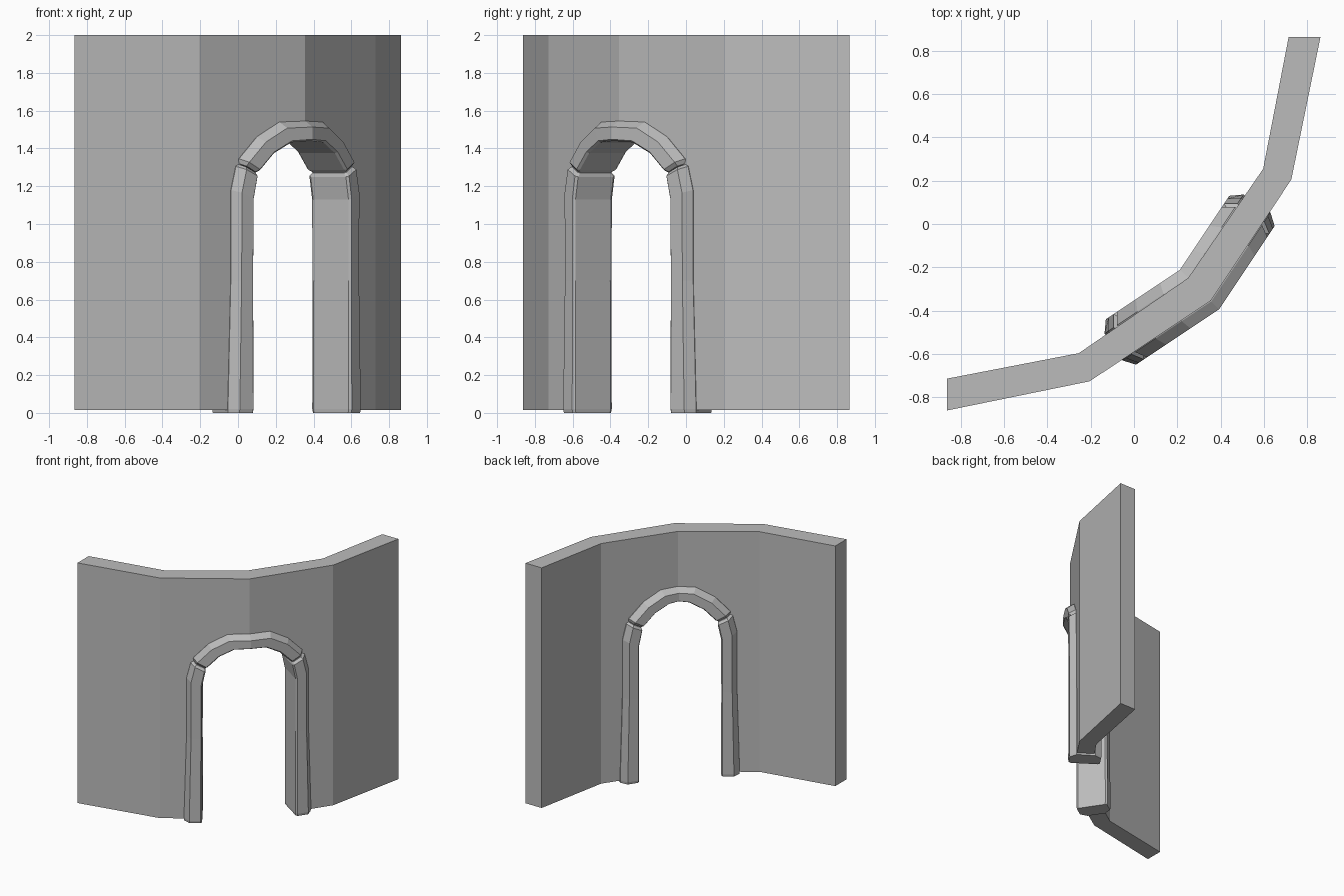
import bpy
import bmesh
from mathutils import Vector

if "Cube" in bpy.data.objects:
    bpy.data.objects.remove(bpy.data.objects["Cube"])

stone = bpy.data.materials.new("grey_stone")
stone.use_nodes = True
GREY = (0.5, 0.5, 0.5, 1)
stone.diffuse_color = GREY
stone.node_tree.nodes["Principled BSDF"].inputs["Base Color"].default_value = GREY


def finish(name, bm):
    bmesh.ops.remove_doubles(bm, verts=bm.verts, dist=0.0005)
    bmesh.ops.recalc_face_normals(bm, faces=bm.faces)
    mesh = bpy.data.meshes.new(name)
    bm.to_mesh(mesh)
    bm.free()
    mesh.materials.append(stone)
    obj = bpy.data.objects.new(name, mesh)
    bpy.context.collection.objects.link(obj)
    return obj


def flip(p):
    """Mirror across the diagonal plane through the middle of the doorway."""
    return Vector((-p.y, -p.x, p.z))


# Curved wall: half outline in (path step, height), mirrored over the diagonal
OUTER = [(0.355, -0.355), (0.727, 0.205), (0.862, 0.865)]
INNER = [(0.25, -0.25), (0.597, 0.255), (0.715, 0.865)]
TOP, BOTTOM = 2.0, 0.015


def wall_point(path, s, z):
    i = min(int(s), 1)
    p = Vector(path[i]).lerp(Vector(path[i + 1]), s - i)
    return Vector((p.x, p.y, z))


opening = [(0.62, BOTTOM), (0.62, 1.16), (0.55, 1.3), (0.38, 1.41), (0.2, 1.48), (0, 1.49)]
door_panel = opening + [(0, TOP), (1, TOP), (1, BOTTOM)]
side_panel = [(1, BOTTOM), (1, TOP), (2, TOP), (2, BOTTOM)]

bm = bmesh.new()
for mirrored in (False, True):
    for panel in (door_panel, side_panel):
        rings = []
        for path in (OUTER, INNER):
            pts = [wall_point(path, s, z) for s, z in panel]
            rings.append([bm.verts.new(flip(p) if mirrored else p) for p in pts])
            bm.faces.new(rings[-1])
        for i in range(len(panel)):
            j = (i + 1) % len(panel)
            # no inner wall where two panels meet
            if panel[i][0] == panel[j][0] and panel[i][0] in (0, 1):
                continue
            bm.faces.new((rings[0][i], rings[0][j], rings[1][j], rings[1][i]))
finish("curved_wall", bm)

# Door frame: a chamfered section swept along stations, bent with the wall
CENTRE = Vector((0.303, -0.303))
ALONG = Vector((0.555, 0.832))
NORMAL = Vector((0.832, -0.555))
MITRE = Vector((0.721, -0.721))
SECTION = [(0, 0.112), (0.08, 0.126), (0.7, 0.126), (1, 0.075)]
SECTION += [(t, -d) for t, d in reversed(SECTION)]


def bend(a, d, z):
    p = CENTRE + abs(a) * ALONG + d * (MITRE if a == 0 else NORMAL)
    p = Vector((p.x, p.y, z))
    return flip(p) if a < 0 else p


def sweep(name, stations):
    """Each station is (inner a, inner z, outer a, outer z, section scale)."""
    bm = bmesh.new()
    rings = []
    for ia, iz, oa, oz, k in stations:
        ring = []
        for t, d in SECTION:
            t = 0.5 + (t - 0.5) * k
            ring.append(bm.verts.new(bend(ia + (oa - ia) * t, d * k, iz + (oz - iz) * t)))
        rings.append(ring)
    n = len(SECTION)
    for r, q in zip(rings, rings[1:]):
        for i in range(n):
            j = (i + 1) % n
            bm.faces.new((r[i], r[j], q[j], q[i]))
    bm.faces.new(rings[0])
    bm.faces.new(rings[-1])
    return finish(name, bm)


def other_side(stations):
    return [(-ia, iz, -oa, oz, k) for ia, iz, oa, oz, k in stations]


# Upright jambs
jamb = [
    (0.34, 0, 0.478, 0, 0.97),
    (0.34, 0.02, 0.478, 0.02, 1),
    (0.34, 0.7, 0.46, 0.7, 0.98),
    (0.34, 1.13, 0.458, 1.18, 1),
    (0.315, 1.25, 0.427, 1.305, 1),
    (0.31, 1.265, 0.42, 1.322, 0.85),
]
sweep("left_jamb", jamb)
sweep("right_jamb", other_side(jamb))

# Arch piece over the doorway
arch = [
    (0.308, 1.268, 0.417, 1.326, 0.85),
    (0.3, 1.285, 0.408, 1.345, 1),
    (0.21, 1.375, 0.295, 1.46, 1),
    (0.1, 1.432, 0.15, 1.54, 1),
]
sweep("door_arch", arch + [(0, 1.44, 0, 1.545, 1)] + other_side(arch)[::-1])
